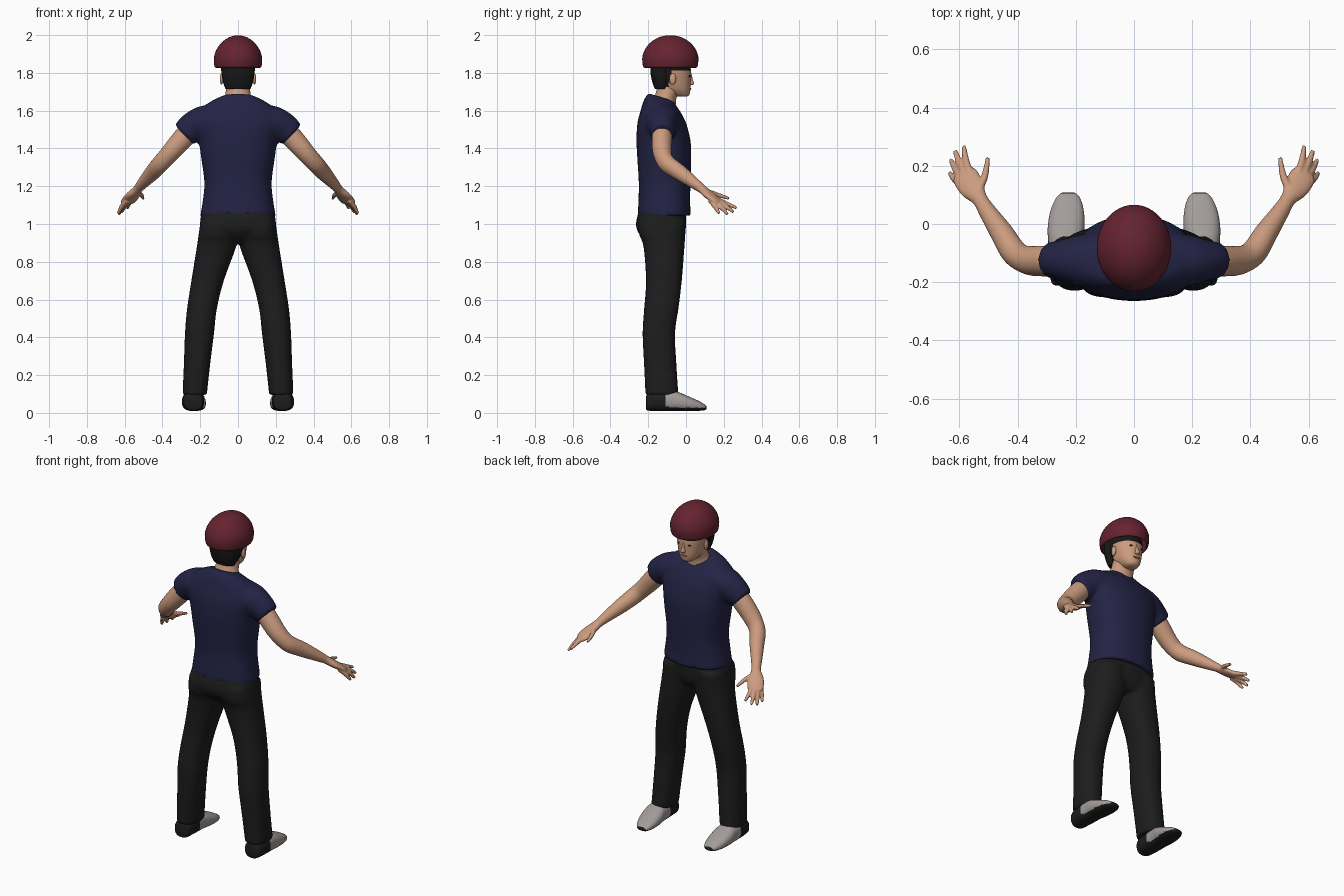
import bpy, bmesh, math
from mathutils import Vector as V


def material(name, r, g, b):
    m = bpy.data.materials.new(name)
    m.diffuse_color = (r, g, b, 1)
    return m


RED = material("helmet red", 0.13, 0.017, 0.03)
NAVY = material("shirt navy", 0.017, 0.017, 0.06)
BLACK = material("trouser black", 0.012, 0.012, 0.012)
SKIN = material("skin", 0.60, 0.33, 0.21)
SHOE = material("shoe grey", 0.36, 0.33, 0.32)
HAIR = material("hair black", 0.009, 0.009, 0.009)
LIP = material("lip", 0.35, 0.14, 0.10)


def smooth_rings(rings, n):
    """Catmull-Rom interpolation between (centre, side, up) rings."""
    out = []
    for i in range(len(rings) - 1):
        p = [rings[max(i - 1, 0)], rings[i], rings[i + 1], rings[min(i + 2, len(rings) - 1)]]
        for k in range(n):
            t = k / n
            w = (-.5*t + t*t - .5*t**3, 1 - 2.5*t*t + 1.5*t**3,
                 .5*t + 2*t*t - 1.5*t**3, -.5*t*t + .5*t**3)
            out.append([sum((p[j][c] * w[j] for j in range(4)), V((0, 0, 0))) for c in range(3)])
    return out + [rings[-1]]


def loft(bm, rings, segs=32, power=2.0, n=4, cap=True):
    loops = []
    for c, a, b in smooth_rings(rings, n):
        loop = []
        for i in range(segs):
            t = 2 * math.pi * i / segs
            u, v = math.cos(t), math.sin(t)
            u = math.copysign(abs(u) ** (2 / power), u)
            v = math.copysign(abs(v) ** (2 / power), v)
            loop.append(bm.verts.new(c + a * u + b * v))
        loops.append(loop)
    for p, q in zip(loops, loops[1:]):
        for i in range(segs):
            j = (i + 1) % segs
            bm.faces.new((p[i], p[j], q[j], q[i]))
    if cap:
        bm.faces.new(loops[0])
        bm.faces.new(loops[-1])


def flat(rows):
    """Level rings from (z, x0, x1, y0, y1, tilt)."""
    return [(V(((r[1] + r[2]) / 2, (r[3] + r[4]) / 2, r[0])), V(((r[2] - r[1]) / 2, 0, 0)),
             V((0, 1, r[5] if len(r) > 5 else 0)) * ((r[4] - r[3]) / 2)) for r in rows]


def limb(rows):
    """Rings across a path from (x, y, z, side radius, up radius)."""
    pts = [V(r[:3]) for r in rows]
    out = []
    for i, r in enumerate(rows):
        t = (pts[min(i + 1, len(pts) - 1)] - pts[max(i - 1, 0)]).normalized()
        a = t.cross(V((0, 0, 1))).normalized()
        out.append((pts[i], a * r[3], a.cross(t) * r[4]))
    return out


def ball(bm, c, s, segs=16):
    new = bmesh.ops.create_uvsphere(bm, u_segments=segs, v_segments=10, radius=1)["verts"]
    for v in new:
        v.co = V((v.co.x * s[0] + c[0], v.co.y * s[1] + c[1], v.co.z * s[2] + c[2]))


def finish(name, bm, mats, mirror=False, voxel=0, rule=None):
    bmesh.ops.recalc_face_normals(bm, faces=bm.faces)
    me = bpy.data.meshes.new(name)
    for f in bm.faces:
        f.smooth = True
        if rule:
            f.material_index = rule(f.calc_center_median())
    bm.to_mesh(me)
    bm.free()
    ob = bpy.data.objects.new(name, me)
    bpy.context.collection.objects.link(ob)
    for m in mats:
        me.materials.append(m)
    if mirror:
        ob.modifiers.new("mirror", 'MIRROR').use_mirror_merge = False
    if voxel:
        # blend overlapping volumes into one skin
        r = ob.modifiers.new("blend", 'REMESH')
        r.mode, r.voxel_size, r.use_smooth_shade = 'VOXEL', voxel, True
        s = ob.modifiers.new("soften", 'SMOOTH')
        s.factor, s.iterations = 0.5, 4
    else:
        bpy.ops.object.select_all(action='DESELECT')
        bpy.context.view_layer.objects.active = ob
        ob.select_set(True)
        bpy.ops.object.shade_smooth_by_angle(angle=math.radians(50))
    return ob


# shirt: torso with two sleeves
bm = bmesh.new()
loft(bm, flat([(1.045, -.2, .2, -.255, .025), (1.12, -.187, .187, -.252, .022),
               (1.22, -.178, .178, -.25, .024), (1.35, -.195, .195, -.258, .028),
               (1.44, -.207, .207, -.262, .024), (1.53, -.225, .225, -.258, .002),
               (1.595, -.21, .21, -.242, -.03), (1.64, -.155, .155, -.222, -.05, -.2),
               (1.672, -.085, .085, -.2, -.065, -.3)]), 48, 2.3)
for s in (-1, 1):
    loft(bm, limb([(s * .10, -.125, 1.555, .10, .085), (s * .19, -.125, 1.535, .088, .088),
                   (s * .25, -.125, 1.505, .07, .08), (s * .288, -.125, 1.472, .062, .07)]))
finish("shirt", bm, [NAVY], voxel=0.011)

# trousers: hips and two legs
bm = bmesh.new()
loft(bm, flat([(1.07, -.19, .19, -.25, .0), (1.0, -.202, .202, -.265, .0),
               (.95, -.19, .19, -.25, -.005), (.90, -.10, .10, -.2, -.03)]), 40, 2.3)
for s in (-1, 1):
    rows = [(1.02, .03, .197, -.25, .0), (.95, .005, .208, -.25, -.003),
            (.88, .01, .218, -.225, -.008), (.70, .075, .247, -.212, -.022),
            (.55, .112, .27, -.222, -.04), (.42, .127, .281, -.23, -.058),
            (.25, .148, .287, -.222, -.05), (.095, .165, .294, -.215, -.04)]
    loft(bm, flat([(r[0], s * r[1], s * r[2], r[3], r[4]) for r in rows]), 32, 2.3)
finish("trousers", bm, [BLACK], voxel=0.011)

# arms with hands and fingers
bm = bmesh.new()
loft(bm, limb([(.22, -.125, 1.53, .05, .055), (.29, -.127, 1.455, .053, .056),
               (.36, -.125, 1.375, .05, .05), (.41, -.10, 1.32, .045, .047),
               (.455, -.03, 1.27, .04, .042), (.505, .045, 1.215, .03, .03),
               (.53, .085, 1.185, .027, .023), (.555, .12, 1.155, .042, .021),
               (.578, .16, 1.125, .046, .017), (.588, .178, 1.112, .036, .012)]))
for rows in ([(.535, .115, 1.17), (.513, .165, 1.155), (.502, .228, 1.135)],
             [(.555, .155, 1.135), (.576, .21, 1.11), (.585, .268, 1.085)],
             [(.575, .16, 1.125), (.60, .21, 1.095), (.615, .252, 1.062)],
             [(.59, .15, 1.12), (.614, .19, 1.085), (.63, .22, 1.05)],
             [(.59, .13, 1.125), (.617, .155, 1.09), (.634, .175, 1.055)]):
    loft(bm, limb([p + (r, r) for p, r in zip(rows, (.0145, .0125, .008))]), 12)
finish("arms", bm, [SKIN], mirror=True, voxel=0.005)

# neck
bm = bmesh.new()
loft(bm, flat([(1.62, -.085, .085, -.195, -.055), (1.67, -.07, .07, -.17, -.05),
               (1.71, -.064, .064, -.155, -.03), (1.76, -.062, .062, -.15, -.03)]))
finish("neck", bm, [SKIN])

# head: hair over the crown and nape, skin in front
bm = bmesh.new()
loft(bm, flat([(1.674, -.025, .025, -.05, .005), (1.685, -.042, .042, -.08, .018),
               (1.715, -.064, .064, -.135, .024), (1.76, -.078, .078, -.168, .026),
               (1.80, -.085, .085, -.178, .027), (1.85, -.088, .088, -.18, .02),
               (1.91, -.07, .07, -.16, .0)]), 64, 2.15, 8)
finish("head", bm, [SKIN, HAIR],
       rule=lambda c: int(c.z > 1.81 or (c.z > 1.715 and c.y < -.09 + .25 * max(0, c.z - 1.74))))

# nape hair
bm = bmesh.new()
loft(bm, flat([(1.715, -.066, .066, -.165, -.095), (1.75, -.079, .079, -.178, -.085),
               (1.80, -.088, .088, -.188, -.075), (1.85, -.09, .09, -.188, -.07)]), 32, 2.4)
finish("nape_hair", bm, [HAIR])

# nose
bm = bmesh.new()
loft(bm, flat([(1.736, -.012, .012, .012, .034), (1.745, -.013, .013, .012, .043),
               (1.765, -.009, .009, .012, .036), (1.80, -.006, .006, .01, .028)]), 16)
finish("nose", bm, [SKIN])

# ears, eyes and mouth
bm = bmesh.new()
ball(bm, (.087, -.07, 1.768), (.009, .018, .03))
finish("ears", bm, [SKIN], mirror=True)
bm = bmesh.new()
ball(bm, (.033, .018, 1.783), (.013, .005, .005))
finish("eyes", bm, [HAIR], mirror=True)
bm = bmesh.new()
ball(bm, (0, .023, 1.716), (.022, .005, .005))
finish("mouth", bm, [LIP])

# helmet: open dome with an inner lining
bm = bmesh.new()
dome = [(1.83, .122, .142), (1.85, .127, .147), (1.885, .127, .148), (1.925, .113, .134),
        (1.96, .087, .106), (1.985, .054, .068), (1.996, .025, .032), (1.999, .004, .005)]
inner = [(1.95, .02, .03), (1.93, .08, .09), (1.88, .108, .13), (1.832, .112, .132)]
loft(bm, flat([(z, -x, x, -.083 - y, -.083 + y) for z, x, y in inner + dome]), 48, 2.0, 3)
finish("helmet", bm, [RED])

# shoes: dark heel, sole and toe edge with a light upper
bm = bmesh.new()
rows = [(-.212, .236, .03, .02, .08), (-.20, .236, .048, .012, .105), (-.14, .237, .056, .01, .115),
        (-.06, .236, .059, .01, .115), (-.02, .234, .063, .01, .102), (.03, .231, .06, .01, .08),
        (.07, .228, .05, .011, .062), (.098, .226, .035, .014, .045), (.109, .226, .018, .02, .034)]
loft(bm, [(V((x, y, (lo + hi) / 2)), V((w, 0, 0)), V((0, 0, (hi - lo) / 2)))
          for y, x, w, lo, hi in rows], 40, 2.5, 5)
finish("shoes", bm, [SHOE, BLACK], mirror=True,
       rule=lambda c: int(c.y < -.115 + .5 * max(0, .07 - c.z) or c.z < .027 or c.y > .103))
